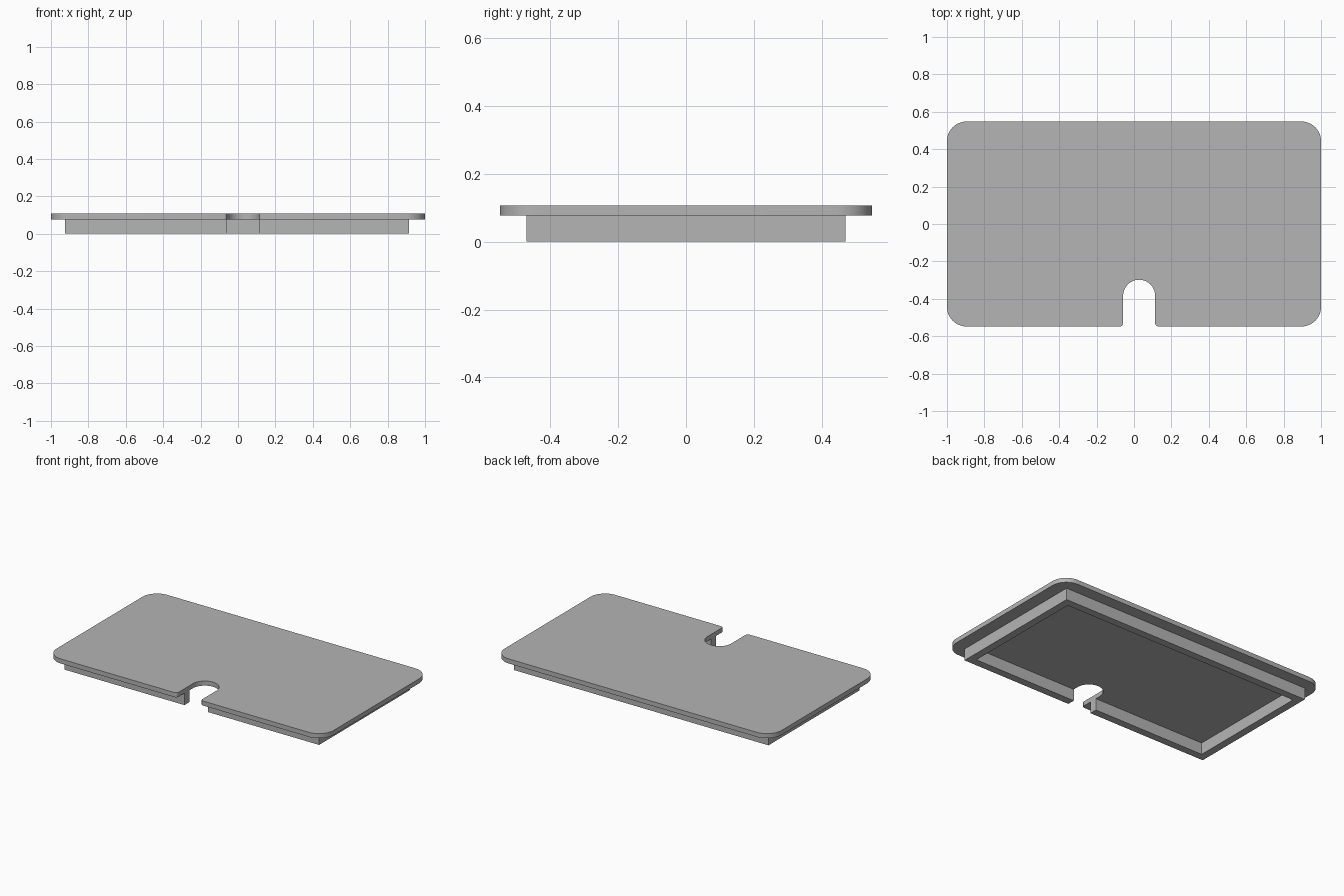
import bpy
import bmesh
from math import sin, cos, radians

default = bpy.data.objects.get("Cube")
if default:
    bpy.data.objects.remove(default, do_unlink=True)

grey = bpy.data.materials.new("grey plastic")
grey.use_nodes = True
grey.diffuse_color = (0.46, 0.46, 0.46, 1)
grey.node_tree.nodes["Principled BSDF"].inputs["Base Color"].default_value = grey.diffuse_color


def arc(cx, cy, r, start, end, steps):
    """Points along a circular arc, angles in degrees."""
    angles = [radians(start + (end - start) * i / steps) for i in range(steps + 1)]
    return [(cx + r * cos(a), cy + r * sin(a)) for a in angles]


def extrude_outline(name, outline, bottom, top):
    """Solid slab from a closed outline."""
    bm = bmesh.new()
    face = bm.faces.new([bm.verts.new((x, y, bottom)) for x, y in outline])
    side = bmesh.ops.extrude_face_region(bm, geom=[face])
    verts = [v for v in side["geom"] if isinstance(v, bmesh.types.BMVert)]
    bmesh.ops.translate(bm, vec=(0, 0, top - bottom), verts=verts)
    bmesh.ops.recalc_face_normals(bm, faces=bm.faces)
    mesh = bpy.data.meshes.new(name)
    bm.to_mesh(mesh)
    bm.free()
    mesh.materials.append(grey)
    obj = bpy.data.objects.new(name, mesh)
    bpy.context.collection.objects.link(obj)
    bpy.ops.object.select_all(action="DESELECT")
    obj.select_set(True)
    bpy.context.view_layer.objects.active = obj
    bpy.ops.object.shade_smooth_by_angle(angle=radians(30))
    return obj


# Shared dimensions
W, D, CORNER = 1.0, 0.548, 0.105
PLATE_Z, TOP_Z = 0.077, 0.107
NOTCH_X, NOTCH_R, NOTCH_END = 0.0275, 0.0855, -0.298
LEFT, RIGHT = NOTCH_X - NOTCH_R, NOTCH_X + NOTCH_R
FILLET = 0.018

# Lid plate with rounded corners and a round-ended cable notch
outline = arc(-W + CORNER, -D + CORNER, CORNER, 180, 270, 12)
outline += arc(LEFT - FILLET, -D + FILLET, FILLET, -90, 0, 6)
outline += arc(NOTCH_X, NOTCH_END - NOTCH_R, NOTCH_R, 180, 0, 24)
outline += arc(RIGHT + FILLET, -D + FILLET, FILLET, 180, 270, 6)
outline += arc(W - CORNER, -D + CORNER, CORNER, -90, 0, 12)
outline += arc(W - CORNER, D - CORNER, CORNER, 0, 90, 12)
outline += arc(-W + CORNER, D - CORNER, CORNER, 90, 180, 12)
extrude_outline("lid_plate", outline, PLATE_Z, TOP_Z)

# Locating rim underneath, open at the notch
X0, X1, Y, T = -0.925, 0.915, 0.47, 0.05
rim = [(LEFT, -Y), (X0, -Y), (X0, Y), (X1, Y), (X1, -Y), (RIGHT, -Y),
       (RIGHT, -Y + T), (X1 - T, -Y + T), (X1 - T, Y - T),
       (X0 + T, Y - T), (X0 + T, -Y + T), (LEFT, -Y + T)]
extrude_outline("locating_rim", rim, 0, PLATE_Z)
